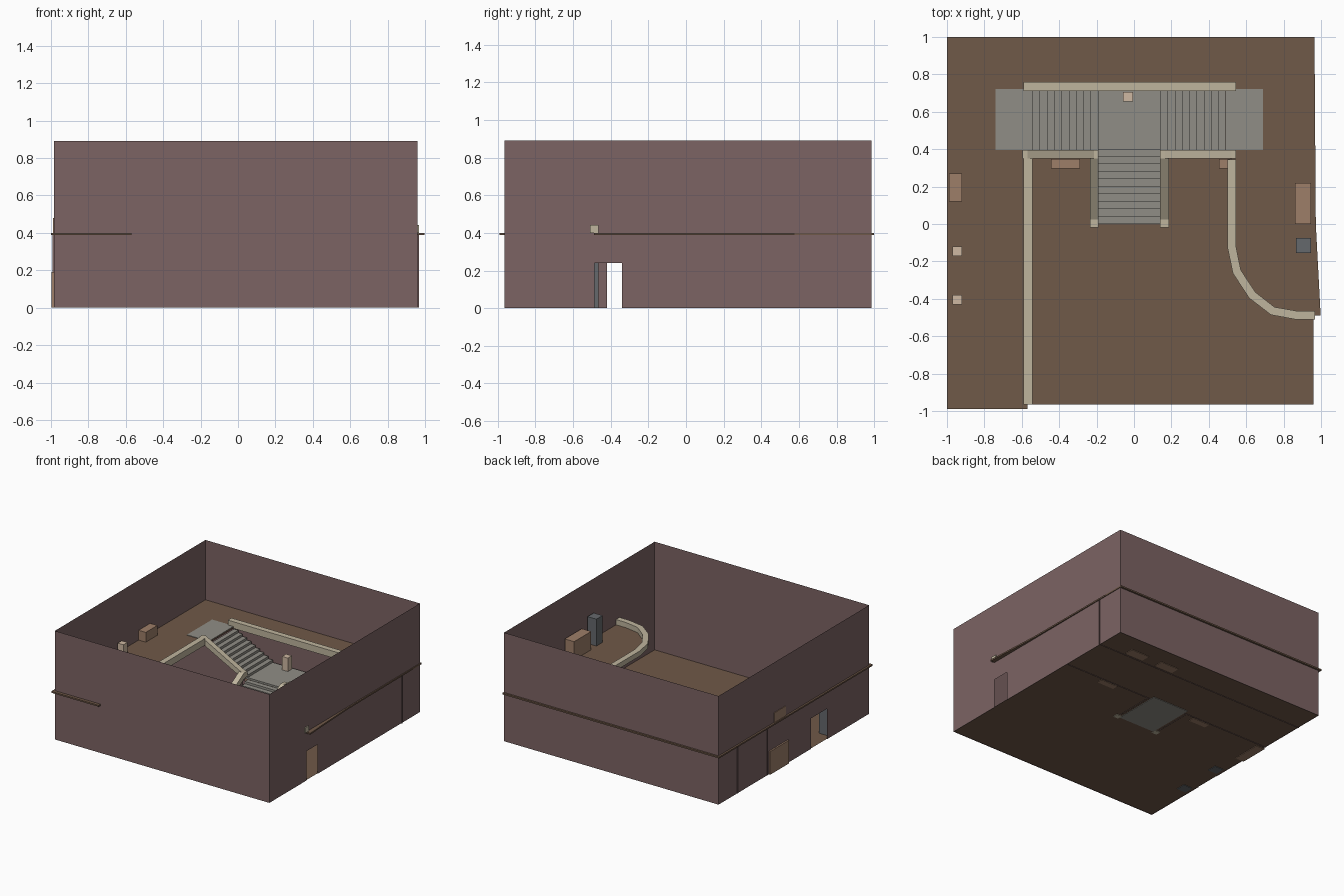
import bpy
from mathutils import Vector

if "Cube" in bpy.data.objects:
    bpy.data.objects.remove(bpy.data.objects["Cube"])


def material(name, rgb):
    m = bpy.data.materials.new(name)
    m.diffuse_color = (*rgb, 1)
    m.use_nodes = True
    m.node_tree.nodes["Principled BSDF"].inputs["Base Color"].default_value = m.diffuse_color
    return m


WALL = material("plaster", (0.20, 0.125, 0.125))
FLOOR = material("dark_wood", (0.16, 0.10, 0.065))
STONE = material("stone", (0.28, 0.27, 0.24))
RAIL = material("pale_rail", (0.52, 0.46, 0.34))
CHEST = material("chest_wood", (0.34, 0.21, 0.14))
SLATE = material("slate", (0.13, 0.14, 0.15))
IVORY = material("ivory", (0.62, 0.48, 0.36))


def make(name, verts, faces, mat):
    me = bpy.data.meshes.new(name)
    me.from_pydata(verts, [], faces)
    me.materials.append(mat)
    ob = bpy.data.objects.new(name, me)
    bpy.context.collection.objects.link(ob)
    return ob


def place(p, axis, d):
    """2D outline point -> 3D point, with d along the given axis."""
    return {"x": (d, p[0], p[1]), "y": (p[0], d, p[1]), "z": (p[0], p[1], d)}[axis]


def sheet(name, outline, axis, d, mat):
    return make(name, [place(p, axis, d) for p in outline], [range(len(outline))], mat)


def prism(name, outline, axis, a, b, mat):
    n = len(outline)
    area = sum(outline[i - 1][0] * outline[i][1] - outline[i][0] * outline[i - 1][1] for i in range(n))
    if (area < 0) != (axis == "y"):
        outline = outline[::-1]
    verts = [place(p, axis, d) for d in (a, b) for p in outline]
    faces = [list(range(n))[::-1], list(range(n, 2 * n))]
    faces += [[i, (i + 1) % n, n + (i + 1) % n, n + i] for i in range(n)]
    return make(name, verts, faces, mat)


def box(name, x, y, z, mat):
    return prism(name, [(x[0], y[0]), (x[1], y[0]), (x[1], y[1]), (x[0], y[1])], "z", *z, mat)


def flip(points):
    """Mirror x across the staircase centre line."""
    return [(-0.05 - p[0], p[1]) for p in points]


X0, X1, Y0, Y1, TOP, UP, MID = -0.985, 0.96, -0.965, 0.985, 0.89, 0.40, 0.20


# room shell: thin walls, side walls notched by doorways
def side_wall(name, x, d0, d1, h):
    sheet(name, [(Y0, 0), (d0, 0), (d0, h), (d1, h), (d1, 0), (Y1, 0), (Y1, TOP), (Y0, TOP)], "x", x, WALL)


side_wall("left_wall", X0, -0.42, -0.21, 0.25)
side_wall("right_wall", X1, -0.485, -0.34, 0.24)
for name, y in (("front_wall", Y0), ("back_wall", Y1)):
    sheet(name, [(X0, 0), (X1, 0), (X1, TOP), (X0, TOP)], "y", y, WALL)
sheet("lower_floor", [(X0, Y0), (X1, Y0), (X1, Y1), (X0, Y1)], "z", 0.004, FLOOR)

# upper gallery slab with a curved right edge
curve = [(0.522, 0.345), (0.522, -0.12), (0.55, -0.255), (0.632, -0.38), (0.742, -0.465), (0.87, -0.488), (0.968, -0.488)]
slab = [(-1, -0.99), (-0.57, -0.99), (-0.57, 0.37), (-0.54, 0.37), (-0.54, 0.735), (0.49, 0.735), (0.49, 0.37)]
slab += curve + [(0.998, -0.49), (0.972, 0.0), (0.965, 1), (-1, 1)]
prism("gallery_floor", slab, "z", UP - 0.012, UP, FLOOR)


# gallery railings
def ribbon(name, path, w, z0, z1):
    pts = [Vector(p) for p in path]
    left, right = [], []
    for i, p in enumerate(pts):
        t1 = (p - pts[max(i - 1, 0)]).normalized()
        t2 = (pts[min(i + 1, len(pts) - 1)] - p).normalized()
        t = (t1 + t2).normalized()
        n = Vector((-t.y, t.x)) * w / 2
        left.append(tuple(p + n))
        right.append(tuple(p - n))
    prism(name, left + right[::-1], "z", z0, z1, RAIL)


ribbon("curved_gallery_rail", curve, 0.046, UP, UP + 0.043)
box("left_gallery_rail", (-0.59, -0.544), (Y0, 0.35), (UP - 0.012, UP + 0.043), RAIL)
box("back_gallery_rail", (-0.59, 0.545), (0.712, 0.758), (UP - 0.012, UP + 0.043), RAIL)

# lower storey inner wall behind the landing
sheet("landing_back_wall", [(X0 - 0.008, 0), (X1 + 0.008, 0), (X1 + 0.008, UP), (X0 - 0.008, UP)], "y", 0.745, WALL)


# stair profile: treads along +u, rising
def steps(u0, z0, run, rise, count):
    pts = []
    for i in range(count):
        pts += [(u0 + i * run, z0 + (i + 1) * rise), (u0 + (i + 1) * run, z0 + (i + 1) * rise)]
    return pts


# lower flight and landing
flight = [(0, 0)] + steps(0, 0, 0.04, MID / 11, 10) + [(0.4, 0)]
prism("lower_flight", flight, "x", -0.19, 0.14, STONE)
box("landing", (-0.19, 0.14), (0.395, 0.722), (MID - 0.015, MID), STONE)

# mirrored upper flights, walls, rails
upper = [(0.14, MID)] + steps(0.14, MID, 0.039, 0.02, 9) + [(0.491, UP - 0.03), (0.17, MID - 0.015), (0.14, MID - 0.015)]
rail = [(0.14, 0.21), (0.14, 0.255), (0.165, 0.255), (0.52, 0.443), (0.545, 0.443), (0.545, 0.395), (0.52, 0.395), (0.165, 0.21)]
low_rail = [(-0.02, 0.0), (-0.02, 0.062), (0.025, 0.062), (0.35, 0.255), (0.37, 0.255), (0.37, 0.205), (0.35, 0.205), (0.025, 0.015), (0.025, 0)]
low_wall = [(0.025, 0), (0.025, 0.02), (0.35, 0.21), (0.36, 0.21), (0.36, 0)]
for side in ("right", "left"):
    f = (lambda p: p) if side == "right" else flip
    outer = X1 if side == "right" else 0.942
    prism(side + "_upper_flight", f(upper), "y", 0.395, 0.722, STONE)
    prism(side + "_top_platform", f([(0.491, 0.395), (0.69, 0.395), (0.69, 0.722), (0.491, 0.722)]), "z", UP - 0.012, UP + 0.004, STONE)
    prism(side + "_flight_rail", f(rail), "y", 0.35, 0.395, RAIL)
    sheet(side + "_stair_wall", f([(0.14, 0), (outer, 0), (outer, UP), (0.52, UP), (0.16, 0.215), (0.14, 0.215)]), "y", 0.36, WALL)
    xa, xb = sorted(p[0] for p in f([(0.14, 0), (0.186, 0)]))
    prism(side + "_lower_rail", low_rail, "x", xa, xb, RAIL)
    sheet(side + "_lower_stair_wall", low_wall, "x", (xa + xb) / 2, WALL)

# upstairs furniture
box("left_chest", (-0.99, -0.92), (0.12, 0.27), (UP, 0.48), CHEST)
box("right_chest", (0.86, 0.945), (0.0, 0.22), (UP, 0.55), CHEST)
box("upper_cabinet", (0.865, 0.945), (-0.155, -0.075), (UP, 0.62), SLATE)
for i, (x, y, z, h) in enumerate([(-0.945, -0.145, UP, 0.09), (-0.945, -0.405, UP, 0.09), (-0.032, 0.68, MID, 0.11)]):
    box(f"pedestal_{i + 1}", (x - 0.026, x + 0.026), (y - 0.026, y + 0.026), (z, z + h), IVORY)

# downstairs furniture
for i, x in enumerate((-0.445, 0.455)):
    box(f"hall_chest_{i + 1}", (x, x + 0.155), (0.298, 0.348), (0, 0.11), CHEST)
for i, x in enumerate((0.27, 0.56)):
    box(f"rear_chest_{i + 1}", (x, x + 0.165), (0.765, 0.84), (0, 0.15), CHEST)
box("left_sideboard", (-0.998, -0.92), (0.09, 0.335), (0, 0.19), CHEST)
for i, y in enumerate((-0.545, -0.18)):
    box(f"door_cabinet_{i + 1}", (-0.96, -0.88), (y, y + 0.08), (0, 0.24), SLATE)
